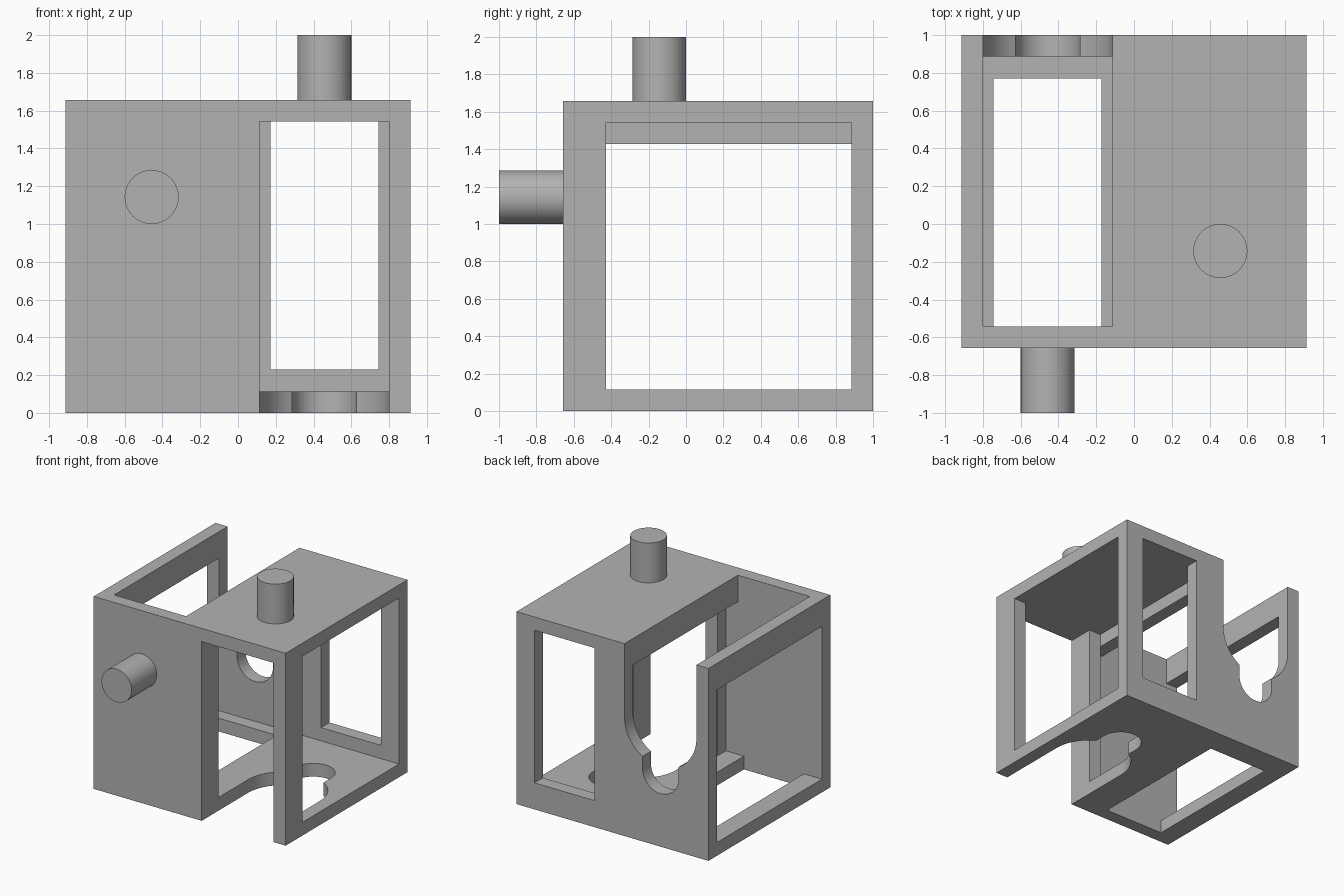
import bpy, bmesh
from math import pi, sin, cos, sqrt, radians, asin
from mathutils import Matrix, Vector

old = bpy.data.objects.get("Cube")
if old:
    bpy.data.objects.remove(old, do_unlink=True)

U = 2 / 17.5      # one wall thickness
W, H = 8, 14.5    # width and height/depth of one frame, in wall thicknesses

grey = bpy.data.materials.new("plain grey")
grey.use_nodes = True
colour = (0.45, 0.45, 0.45, 1)
grey.diffuse_color = colour
grey.node_tree.nodes["Principled BSDF"].inputs["Base Color"].default_value = colour


def place(x, b, z):
    """Units to world; b is the distance forward from the back face."""
    return Vector((x * U, 1 - b * U, z * U))


def prism(name, outline, z0, z1):
    """Upright prism from an (x, b) outline."""
    bm = bmesh.new()
    face = bm.faces.new([bm.verts.new(place(x, b, z0)) for x, b in outline])
    top = bmesh.ops.extrude_face_region(bm, geom=[face])["geom"]
    bmesh.ops.translate(bm, vec=(0, 0, (z1 - z0) * U),
                        verts=[v for v in top if isinstance(v, bmesh.types.BMVert)])
    bmesh.ops.recalc_face_normals(bm, faces=bm.faces)
    mesh = bpy.data.meshes.new(name)
    bm.to_mesh(mesh)
    bm.free()
    mesh.materials.append(grey)
    ob = bpy.data.objects.new(name, mesh)
    bpy.context.collection.objects.link(ob)
    return ob


def box(name, x, b, z):
    return prism(name, [(x[0], b[0]), (x[1], b[0]), (x[1], b[1]), (x[0], b[1])], *z)


def arc(cx, cb, r, a0, a1, n):
    steps = [a0 + (a1 - a0) * i / n for i in range(n + 1)]
    return [(cx + r * cos(a), cb + r * sin(a)) for a in steps]


# Stepped keyhole: wide rounded slot leading into a narrow rounded slot
wide, narrow, mid = 3, 1.5, W / 2
step = pi - asin(sqrt(1 - (narrow / wide) ** 2))
left_arc = arc(mid, 9, wide, pi, 2 * pi - step, 16)
right_arc = arc(mid, 9, wide, step - pi, 0, 16)
keyhole = ([(mid - wide, H + 1)] + left_arc
           + arc(mid, 5.5, narrow, pi, 2 * pi, 24)
           + right_arc + [(mid + wide, H + 1)])

# Left frame: block with hollow, side windows, back window and floor keyhole
left_frame = box("left_frame", (0, W), (0, H), (0, H))
cutters = [
    box("hollow_cutter", (1, 7), (1, H + 1), (1, 13.5)),
    box("side_window_cutter", (-1, W + 1), (1, 12.5), (1, 13.5)),
    box("back_window_cutter", (1.5, 6.5), (-1, 2), (2, 13.5)),
    prism("keyhole_cutter", keyhole, -1, 2),
]
for cutter in cutters:
    cutter.hide_render = True
    mod = left_frame.modifiers.new(cutter.name, "BOOLEAN")
    mod.operation = "DIFFERENCE"
    mod.solver = "EXACT"
    mod.object = cutter
bpy.context.view_layer.update()
graph = bpy.context.evaluated_depsgraph_get()
cut_mesh = bpy.data.meshes.new_from_object(left_frame.evaluated_get(graph))
left_frame.modifiers.clear()
left_frame.data = cut_mesh
for cutter in cutters:
    bpy.data.objects.remove(cutter, do_unlink=True)

# Peg on top of the left frame
top_peg = prism("top_peg", arc(mid, 10, 1.25, 0, 2 * pi, 48)[:-1], H, H + 3)

# Right frame and front peg: the same parts turned half round
turn = Matrix(((-1, 0, 0, 0), (0, 0, -1, 1), (0, -1, 0, 1), (0, 0, 0, 1)))
parts = [left_frame, top_peg]
for source, name in ((left_frame, "right_frame"), (top_peg, "front_peg")):
    twin = source.copy()
    twin.data = source.data.copy()
    twin.data.transform(turn)
    twin.name = name
    bpy.context.collection.objects.link(twin)
    parts.append(twin)

# Smooth the round surfaces only
bpy.ops.object.select_all(action="DESELECT")
for ob in parts:
    ob.select_set(True)
bpy.context.view_layer.objects.active = left_frame
bpy.ops.object.shade_smooth_by_angle(angle=radians(30))
